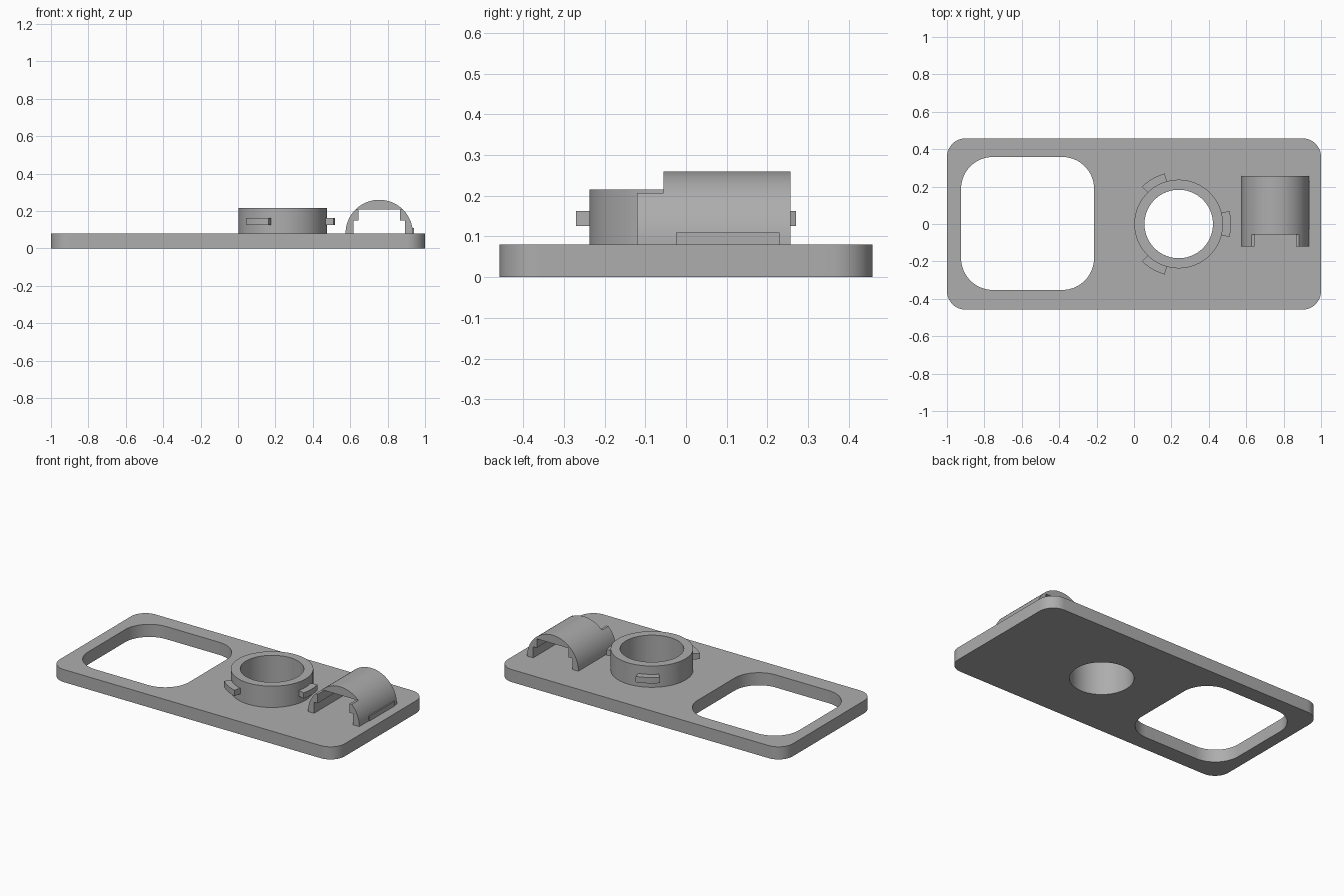
import bpy, bmesh
from math import sin, cos, pi, radians
from mathutils import Matrix

cube = bpy.data.objects.get("Cube")
if cube:
    bpy.data.objects.remove(cube, do_unlink=True)

grey = bpy.data.materials.new("plain grey")
grey.use_nodes = True
GREY = (0.42, 0.42, 0.42, 1)
grey.diffuse_color = GREY
grey.node_tree.nodes["Principled BSDF"].inputs["Base Color"].default_value = GREY


def arc(cx, cy, r, start, end, n):
    """Points on an arc, angles in degrees."""
    return [(cx + r * cos(radians(start + (end - start) * i / n)),
             cy + r * sin(radians(start + (end - start) * i / n))) for i in range(n + 1)]


def rounded_rect(cx, cy, w, d, r):
    pts = []
    for k, (sx, sy) in enumerate([(1, 1), (-1, 1), (-1, -1), (1, -1)]):
        pts += arc(cx + sx * (w / 2 - r), cy + sy * (d / 2 - r), r, 90 * k, 90 * k + 90, 16)
    return pts


def circle(cx, cy, r):
    return arc(cx, cy, r, 0, 360, 96)[:-1]


def extrude(name, outlines, low, high, matrix=Matrix()):
    """Prism from flat outlines; inner outlines become holes."""
    curve = bpy.data.curves.new(name, 'CURVE')
    curve.dimensions, curve.fill_mode = '2D', 'BOTH'
    curve.extrude = (high - low) / 2
    for pts in outlines:
        spline = curve.splines.new('POLY')
        spline.points.add(len(pts) - 1)
        for p, (x, y) in zip(spline.points, pts):
            p.co = (x, y, 0, 1)
        spline.use_cyclic_u = True
    obj = bpy.data.objects.new(name, curve)
    bpy.context.collection.objects.link(obj)
    bpy.ops.object.select_all(action='DESELECT')
    obj.select_set(True)
    bpy.context.view_layer.objects.active = obj
    bpy.ops.object.convert(target='MESH')
    obj = bpy.context.object
    mesh = obj.data
    bm = bmesh.new()
    bm.from_mesh(mesh)
    bmesh.ops.remove_doubles(bm, verts=bm.verts, dist=0.0001)
    bmesh.ops.transform(bm, matrix=matrix @ Matrix.Translation((0, 0, (low + high) / 2)), verts=bm.verts)
    bmesh.ops.recalc_face_normals(bm, faces=bm.faces)
    bm.to_mesh(mesh)
    bm.free()
    mesh.materials.clear()
    mesh.materials.append(grey)
    bpy.ops.object.shade_smooth_by_angle(angle=radians(30))
    return obj


TOP = 0.08
RING_X = 0.239

# Base plate with window and round hole
extrude("base_plate", [rounded_rect(0, 0, 2, 0.916, 0.1),
                       rounded_rect(-0.569, 0.003, 0.711, 0.711, 0.17),
                       circle(RING_X, 0, 0.183)], 0, TOP)

# Raised collar with three locking tabs
extrude("collar", [circle(RING_X, 0, 0.237), circle(RING_X, 0, 0.183)], TOP, 0.215)
for i in range(3):
    a = 120 * i
    outline = arc(RING_X, 0, 0.28, a - 14.5, a + 14.5, 10) + arc(RING_X, 0, 0.232, a + 14.5, a - 14.5, 10)
    extrude(f"locking_tab_{i + 1}", [outline], 0.125, 0.162)

# Arched cover: half round outside, stepped tunnel inside, run along y
CX = 0.755
upright = Matrix.Rotation(pi / 2, 4, 'X')
tunnel = [(-0.137, TOP), (-0.137, 0.15), (-0.112, 0.15), (-0.112, 0.207)]
inner = [(CX + x, z) for x, z in tunnel] + [(CX - x, z) for x, z in reversed(tunnel)]
cover = extrude("arched_cover", [arc(CX, TOP, 0.18, 0, 180, 48) + inner], -0.257, 0.12, upright)

# Cut the front of the roof away, leaving two short arms
cutter = extrude("roof_cutter", [rounded_rect(CX, -0.155, 0.5, 0.2, 0.001)], 0.207, 0.4)
cutter.hide_render = True
cut = cover.modifiers.new("roof_notch", 'BOOLEAN')
cut.operation, cut.object, cut.solver = 'DIFFERENCE', cutter, 'EXACT'
bpy.ops.object.select_all(action='DESELECT')
cover.select_set(True)
bpy.context.view_layer.objects.active = cover
bpy.ops.object.convert(target='MESH')
bpy.data.objects.remove(cutter, do_unlink=True)
bpy.ops.object.shade_smooth_by_angle(angle=radians(30))

# Low strip along the cover's outer side
strip = [(0.92, -0.025), (0.94, -0.025), (0.94, 0.23), (0.92, 0.23)]
extrude("side_strip", [strip], TOP, 0.11)
